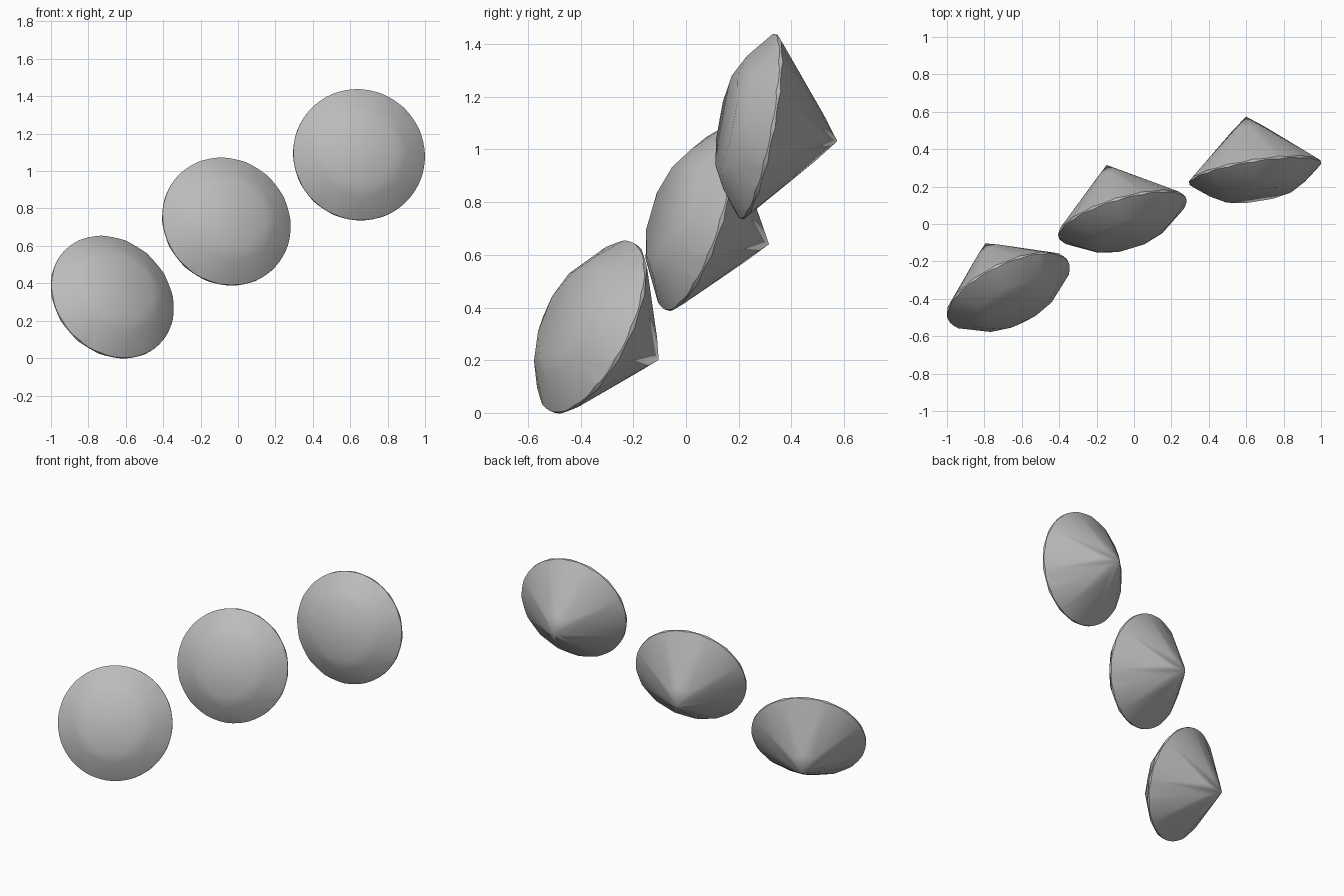
import bpy, bmesh
from math import sin, cos, radians
from mathutils import Vector

if "Cube" in bpy.data.objects:
    bpy.data.objects.remove(bpy.data.objects["Cube"])

gray = bpy.data.materials.new("gem_gray")
gray.use_nodes = True
colour = (0.5, 0.5, 0.5, 1)
gray.diffuse_color = colour
gray.node_tree.nodes["Principled BSDF"].inputs["Base Color"].default_value = colour

# Proportions of a round brilliant cut with a girdle radius of one
RADIUS = 0.356
TABLE_R, TABLE_Z = 0.53, 0.324
STAR_R, STAR_Z = 0.72, 0.231
GIRDLE = 0.05
TIP_Z = -0.89
LOWER_R = 0.25
SEGMENTS = 64


def ring(count, radius, z, start=0.0):
    """Points evenly spaced on a circle, starting at an angle in degrees."""
    angles = [radians(start + 360 * i / count) for i in range(count)]
    return [Vector((radius * cos(a), radius * sin(a), z)) for a in angles]


def scallop(angle):
    """Dip of the girdle edge where a half facet meets the round rim."""
    rim = cos(radians(11.25))
    slope = STAR_Z / (rim * (1 - STAR_R))
    return slope * (cos(radians(angle % 22.5 - 11.25)) - rim)


def brilliant_mesh():
    points = ring(8, TABLE_R, TABLE_Z, 22.5) + ring(8, STAR_R, STAR_Z)
    # Scalloped upper and lower edges of the girdle
    for i, p in enumerate(ring(SEGMENTS, 1, 0)):
        dip = scallop(360 * i / SEGMENTS)
        points.append(p - Vector((0, 0, dip)))
        points.append(p + Vector((0, 0, dip - GIRDLE)))
    # Pavilion
    lower_z = TIP_Z - (TIP_Z + GIRDLE) * LOWER_R * cos(radians(22.5))
    points += ring(8, LOWER_R, lower_z) + [Vector((0, 0, TIP_Z))]

    bm = bmesh.new()
    for p in points:
        bm.verts.new((p + Vector((0, 0, GIRDLE / 2))) * RADIUS)
    bmesh.ops.convex_hull(bm, input=bm.verts[:])
    # Merge the hull's triangles into flat facets
    bmesh.ops.dissolve_limit(bm, angle_limit=radians(0.5),
                             verts=bm.verts[:], edges=bm.edges[:])
    bmesh.ops.recalc_face_normals(bm, faces=bm.faces[:])
    mesh = bpy.data.meshes.new("brilliant_gem")
    bm.to_mesh(mesh)
    bm.free()
    mesh.materials.append(gray)
    return mesh


# Three gems in a rising row, each table turned a little further
gems = {
    "lower_gem": ((-0.672, -0.357, 0.326), (0.398, -0.823, 0.406)),
    "middle_gem": ((-0.062, 0.033, 0.73), (0.275, -0.916, 0.291)),
    "upper_gem": ((0.647, 0.275, 1.087), (0.155, -0.97, 0.18)),
}
mesh = brilliant_mesh()
for name, (centre, facing) in gems.items():
    gem = bpy.data.objects.new(name, mesh.copy())
    bpy.context.collection.objects.link(gem)
    gem.location = centre
    gem.rotation_euler = Vector(facing).to_track_quat('Z', 'Y').to_euler()
    bpy.ops.object.select_all(action='DESELECT')
    gem.select_set(True)
    bpy.context.view_layer.objects.active = gem
    bpy.ops.object.shade_smooth_by_angle(angle=radians(30))
